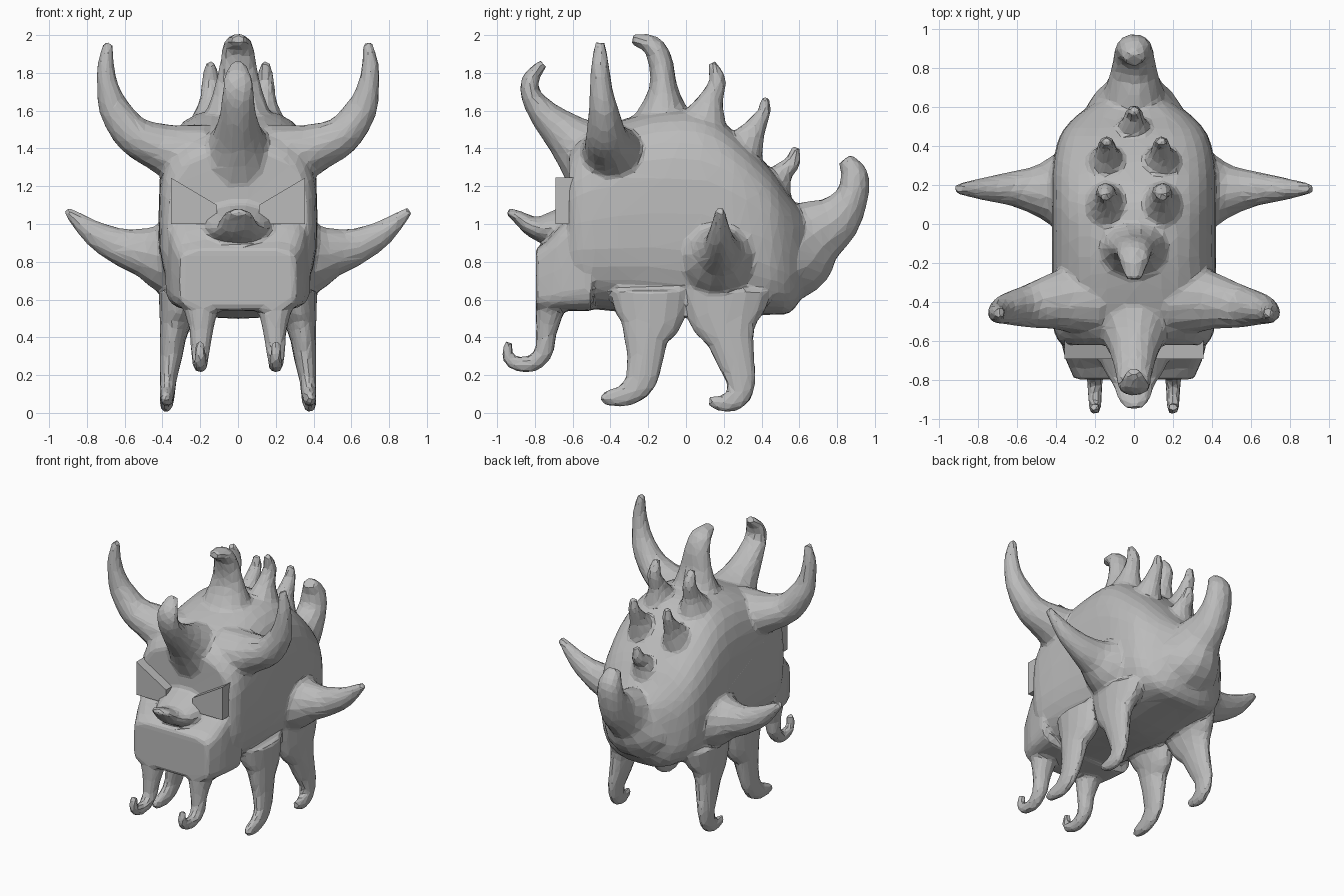
import bpy, bmesh, math
from mathutils import Vector

grey = bpy.data.materials.new("stone grey")
grey.diffuse_color = (0.5, 0.5, 0.5, 1)
bm = bmesh.new()


def skin(rings):
    """Bridge a list of vertex rings and cap both ends."""
    vr = [[bm.verts.new(p) for p in r] for r in rings]
    n = len(vr[0])
    for a, b in zip(vr, vr[1:]):
        for i in range(n):
            j = (i + 1) % n
            bm.faces.new((a[i], a[j], b[j], b[i]))
    bm.faces.new(vr[0][::-1])
    bm.faces.new(vr[-1])


def smooth_path(pts, steps=4):
    """Catmull-Rom resampling of a path with radii."""
    out = []
    for i in range(len(pts) - 1):
        p0, p1, p2, p3 = (pts[max(0, min(len(pts) - 1, i + k))] for k in (-1, 0, 1, 2))
        for s in range(steps):
            t = s / steps
            out.append([0.5 * (2 * b + (c - a) * t + (2 * a - 5 * b + 4 * c - d) * t * t
                               + (3 * b - a - 3 * c + d) * t ** 3)
                        for a, b, c, d in zip(p0, p1, p2, p3)])
    return out + [list(pts[-1])]


def horn(pts, axis, side=1, n=14):
    """Tapered bent tube; points are x, y, z, in-plane radius, radius along axis."""
    pts = smooth_path(pts)
    ax = Vector(axis)
    rings = []
    for i, p in enumerate(pts):
        t = Vector(pts[min(i + 1, len(pts) - 1)][:3]) - Vector(pts[max(i - 1, 0)][:3])
        b = t.cross(ax).normalized()
        ring = []
        for k in range(n):
            a = 2 * math.pi * k / n
            v = Vector(p[:3]) + b * p[3] * math.sin(a) + ax * p[4] * math.cos(a)
            ring.append((v.x * side, v.y, v.z))
        rings.append(ring)
    skin(rings)


def hull(sections, power, n=32):
    """Loft of rounded-square sections along y; each is y, bottom, top, half width."""
    rings = []
    for y, lo, hi, w in smooth_path(sections, 3):
        ring = []
        for k in range(n):
            a = 2 * math.pi * k / n
            c, s = math.cos(a), math.sin(a)
            ring.append((math.copysign(abs(c) ** (2 / power), c) * w, y,
                         (lo + hi) / 2 + math.copysign(abs(s) ** (2 / power), s) * (hi - lo) / 2))
        rings.append(ring)
    skin(rings)


X, Y = (1, 0, 0), (0, 1, 0)

# flat-sided round trunk
hull([(-.62, .6, 1.38, .37), (-.55, .56, 1.46, .41), (-.4, .54, 1.53, .42), (-.2, .52, 1.59, .42),
      (0, .5, 1.61, .42), (.15, .5, 1.57, .42), (.3, .51, 1.45, .415), (.45, .52, 1.29, .38),
      (.55, .53, 1.15, .3), (.62, .62, 1.06, .2)], 3)
# square muzzle
hull([(-.795, .55, .87, .305), (-.74, .54, .91, .33), (-.66, .54, 1.0, .36), (-.5, .54, 1.15, .39)], 6)

# middle parts: tail, brow horn, crown horn, nose, rear spike
for part in (
    [(.5, .85, .29, .33), (.58, .87, .25, .25), (.68, .95, .19, .155), (.8, 1.03, .135, .115),
     (.88, 1.15, .088, .1), (.89, 1.26, .075, .085), (.84, 1.345, .04, .05)],
    [(-.5, 1.36, .2, .22), (-.62, 1.46, .13, .14), (-.74, 1.57, .085, .1), (-.82, 1.68, .055, .085),
     (-.82, 1.77, .045, .075), (-.755, 1.85, .025, .04)],
    [(-.12, 1.45, .27, .26), (-.12, 1.6, .14, .17), (-.12, 1.73, .075, .125), (-.135, 1.86, .065, .095),
     (-.18, 1.945, .055, .08), (-.285, 1.98, .028, .04)],
    [(-.58, 1.0, .12, .22), (-.74, .975, .08, .16), (-.82, .99, .055, .11), (-.9, 1.045, .032, .08),
     (-.945, 1.065, .018, .04)],
    [(.45, 1.18, .13, .12), (.51, 1.27, .06, .07), (.565, 1.33, .042, .045), (.58, 1.41, .022, .025)],
):
    horn([(0, *p) for p in part], X)

for side in (1, -1):
    # big head horns
    horn([(.22, -.38, 1.34, .2, .2), (.4, -.39, 1.4, .135, .15), (.55, -.42, 1.47, .105, .11),
          (.65, -.435, 1.6, .085, .08), (.688, -.45, 1.72, .06, .06), (.7, -.455, 1.84, .045, .047),
          (.685, -.455, 1.96, .025, .03)], Y, side)
    # flank spikes
    horn([(.32, .17, .83, .26, .23), (.42, .17, .835, .19, .18), (.5, .17, .85, .135, .13),
          (.62, .18, .88, .1, .09), (.76, .18, .95, .07, .06), (.91, .18, 1.075, .022, .025)], Y, side)
    # two pairs of back spikes
    horn([(.14, .09, 1.53, .14, .12), (.14, .13, 1.65, .07, .065), (.145, .165, 1.74, .047, .05),
          (.145, .16, 1.79, .04, .042), (.145, .135, 1.855, .022, .025)], X, side)
    horn([(.14, .29, 1.38, .13, .12), (.14, .35, 1.48, .072, .065), (.14, .39, 1.55, .046, .05),
          (.14, .415, 1.6, .035, .04), (.14, .42, 1.67, .022, .025)], X, side)
    # front and back legs with forward-curled feet
    horn([(.3, -.19, .65, .22, .12), (.325, -.19, .5, .18, .09), (.345, -.21, .4, .125, .07),
          (.355, -.215, .3, .1, .06), (.37, -.24, .17, .085, .045), (.375, -.31, .1, .065, .04),
          (.38, -.4, .08, .045, .035), (.385, -.45, .085, .025, .02)], X, side)
    horn([(.3, .21, .65, .25, .12), (.325, .21, .5, .2, .09), (.345, .235, .39, .13, .07),
          (.355, .26, .29, .105, .06), (.37, .29, .17, .08, .045), (.375, .27, .085, .067, .04),
          (.38, .2, .05, .048, .035), (.385, .12, .065, .025, .02)], X, side)
    # hooked fangs under the muzzle
    horn([(.2, -.71, .63, .08, .13), (.195, -.725, .52, .072, .085), (.195, -.74, .42, .055, .062),
          (.2, -.755, .32, .05, .05), (.2, -.82, .26, .045, .04), (.2, -.91, .265, .038, .035),
          (.2, -.945, .31, .03, .03), (.2, -.935, .375, .022, .025)], X, side)

bmesh.ops.recalc_face_normals(bm, faces=bm.faces)
me = bpy.data.meshes.new("creature_body")
bm.to_mesh(me)
bm.free()
body = bpy.data.objects.new("creature_body", me)
bpy.context.collection.objects.link(body)
me.materials.append(grey)

# fuse the parts, soften the joints, then reduce to facets
m = body.modifiers.new("fuse", 'REMESH')
m.mode, m.voxel_size, m.use_smooth_shade = 'VOXEL', 0.014, False
m = body.modifiers.new("soften", 'SMOOTH')
m.factor, m.iterations = 0.5, 6
m = body.modifiers.new("facets", 'DECIMATE')
m.ratio = 0.05

# slanted eye plates
for side, name in ((1, "left_eye"), (-1, "right_eye")):
    em = bmesh.new()
    outline = [(.355, 1.0), (.355, 1.245), (.11, 1.1), (.11, 1.0)]
    face = em.faces.new([em.verts.new((x * side, -.69, z)) for x, z in outline])
    ext = bmesh.ops.extrude_face_region(em, geom=[face])
    for v in ext["geom"]:
        if isinstance(v, bmesh.types.BMVert):
            v.co.y = -.5
    bmesh.ops.recalc_face_normals(em, faces=em.faces)
    mesh = bpy.data.meshes.new(name)
    em.to_mesh(mesh)
    em.free()
    mesh.materials.append(grey)
    bpy.context.collection.objects.link(bpy.data.objects.new(name, mesh))
